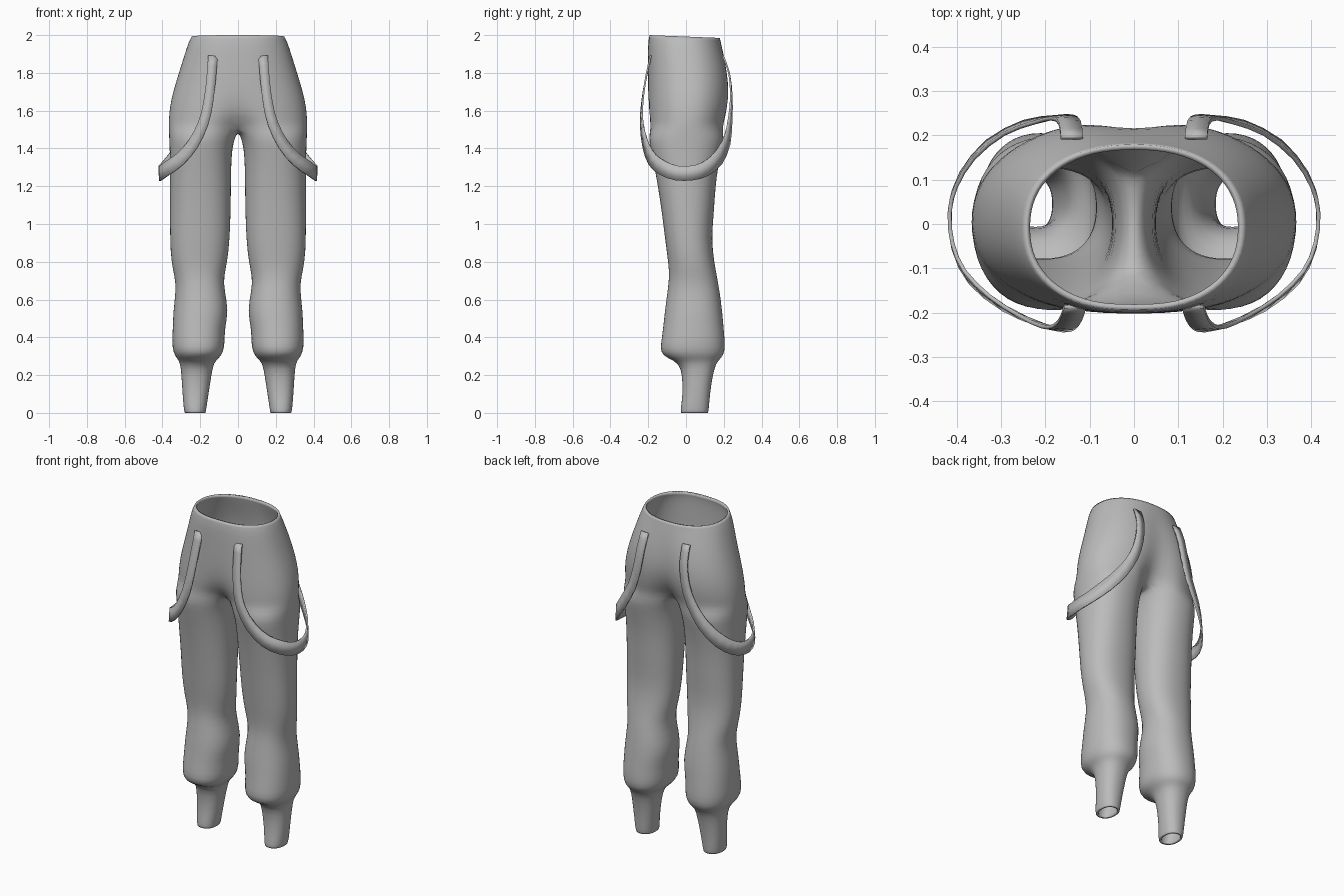
import bpy, bmesh, math
from mathutils import Vector

cube = bpy.data.objects.get("Cube")
if cube:
    bpy.data.objects.remove(cube)

# Single plain cloth colour
cloth = bpy.data.materials.new("grey_cloth")
cloth.use_nodes = True
GREY = (0.5, 0.5, 0.5, 1)
cloth.diffuse_color = GREY
cloth.node_tree.nodes["Principled BSDF"].inputs["Base Color"].default_value = GREY


def rounded(value, power=2.25):
    """Sine or cosine reshaped for a slightly squared oval."""
    return math.copysign(abs(value) ** (2 / power), value)


def bridge(bm, upper, lower, closed=False):
    """Join two rows of vertices with quads."""
    count = len(upper)
    for i in range(count if closed else count - 1):
        j = (i + 1) % count
        bm.faces.new((lower[i], lower[j], upper[j], upper[i]))


def finish(name, bm, thickness, offset, levels, angle):
    """Turn a left half into a mirrored, thickened, smooth object."""
    mesh = bpy.data.meshes.new(name)
    bm.to_mesh(mesh)
    bm.free()
    mesh.materials.append(cloth)
    obj = bpy.data.objects.new(name, mesh)
    bpy.context.collection.objects.link(obj)
    mirror = obj.modifiers.new("mirror", 'MIRROR')
    mirror.use_clip = True
    if levels:
        subdivision = obj.modifiers.new("soft_cloth", 'SUBSURF')
        subdivision.levels = subdivision.render_levels = levels
    shell = obj.modifiers.new("thickness", 'SOLIDIFY')
    shell.thickness = thickness
    shell.offset = offset
    bpy.ops.object.select_all(action='DESELECT')
    obj.select_set(True)
    bpy.context.view_layer.objects.active = obj
    bpy.ops.object.shade_smooth_by_angle(angle=math.radians(angle))
    return obj


# Hip rows: height, half width, front, back, front crease, back crease
hips = [
    (2.0, .246, -.197, .18, .004, 0),
    (1.97, .262, -.204, .186, .004, 0),
    (1.9, .284, -.206, .206, .004, .006),
    (1.8, .314, -.206, .23, .004, .018),
    (1.7, .345, -.207, .24, .006, .026),
    (1.62, .362, -.208, .234, .02, .045),
    (1.56, .367, -.208, .224, .05, .075),
    (1.515, .368, -.206, .214, .1, .11),
]
# Leg rows: height, inner x, outer x, front, back
legs = [
    (1.46, .014, .366, -.201, .204),
    (1.4, .03, .363, -.189, .191),
    (1.3, .035, .361, -.168, .171),
    (1.2, .036, .361, -.15, .157),
    (1.05, .038, .361, -.127, .148),
    (.92, .043, .361, -.112, .136),
    (.8, .055, .355, -.095, .15),
    (.72, .075, .336, -.089, .165),
    (.65, .071, .329, -.098, .178),
    (.54, .048, .344, -.113, .193),
    (.45, .069, .346, -.122, .2),
    (.38, .069, .35, -.132, .207),
    (.32, .076, .345, -.139, .207),
    (.29, .1, .325, -.1, .187),
    (.265, .129, .306, -.038, .16),
    (.2, .14, .3, -.02, .142),
    (.1, .156, .294, -.017, .127),
    (.015, .168, .287, -.03, .121),
    (0, .172, .282, -.027, .117),
]
HALF = 18    # segments around half of the hips
INNER = 5    # seam points between the legs
STEP = 2 * math.pi / (HALF + 1 + INNER)

# Trousers: hips narrow to a crotch seam, then continue as legs
bm = bmesh.new()
previous = None
for z, half_width, front, back, crease_f, crease_b in hips:
    row = []
    for i in range(HALF + 1):
        a = math.pi * i / HALF
        x = half_width * rounded(math.sin(a)) if 0 < i < HALF else 0
        c = -rounded(math.cos(a))
        middle = (front + back) / 2
        y = middle + c * (back - front) / 2
        crease = math.exp(-(x / .075) ** 2)
        y += crease * (crease_f if c < 0 else -crease_b)
        tilt = .015 * max(0, (z - 1.8) / .2) * (y - front) / (back - front)
        row.append(bm.verts.new((x, y, z - tilt)))
    if previous:
        bridge(bm, previous, row)
    previous = row

# Crotch seam closes the half ring into a leg ring
first, last = previous[-1].co, previous[0].co
for k in range(1, INNER + 1):
    t = k / (INNER + 1)
    point = first.lerp(last, t)
    point.z -= .03 * math.sin(math.pi * t)
    previous.append(bm.verts.new((0, point.y, point.z)))

for z, inner, outer, front, back in legs:
    row = []
    for i in range(HALF + 1 + INNER):
        a = STEP * (i + 3)
        x = (inner + outer) / 2 - rounded(math.cos(a)) * (outer - inner) / 2
        y = (front + back) / 2 - rounded(math.sin(a)) * (back - front) / 2
        row.append(bm.verts.new((x, y, z)))
    bridge(bm, previous, row, closed=True)
    previous = row
finish("trousers", bm, .012, -1, 1, 60)

# Hanging strap path from the front of the hip around to the back
path = [Vector(p) for p in (
    (.133, -.186, 1.89), (.142, -.213, 1.77), (.158, -.232, 1.64),
    (.185, -.235, 1.53), (.24, -.215, 1.42), (.31, -.178, 1.34),
    (.375, -.12, 1.295), (.408, -.05, 1.27), (.415, .03, 1.27),
    (.395, .1, 1.29), (.345, .168, 1.345), (.27, .217, 1.44),
    (.2, .235, 1.56), (.162, .24, 1.68), (.145, .228, 1.8),
    (.14, .195, 1.89))]

# Side straps: a ribbon that faces outward all along its path
bm = bmesh.new()
lower, upper = [], []
for i in range(len(path) * 2 - 1):
    k = i // 2
    p = path[k]
    before, after = path[max(k - 1, 0)], path[min(k + 1, len(path) - 1)]
    tangent = after - before
    if i % 2:
        beyond = path[min(k + 2, len(path) - 1)]
        tangent = after - p
        p = (p + after) * .5625 - (before + beyond) * .0625
    tangent.normalize()
    outward = Vector((p.x - .14, p.y, 0)).normalized()
    across = outward.cross(tangent).normalized()
    width = .05 + .028 * max(0, min(1, (p.x - .15) / .2))
    lower.append(bm.verts.new(p - across * width / 2))
    upper.append(bm.verts.new(p + across * width / 2))
bridge(bm, upper, lower)
finish("side_straps", bm, .009, 0, 0, 40)
